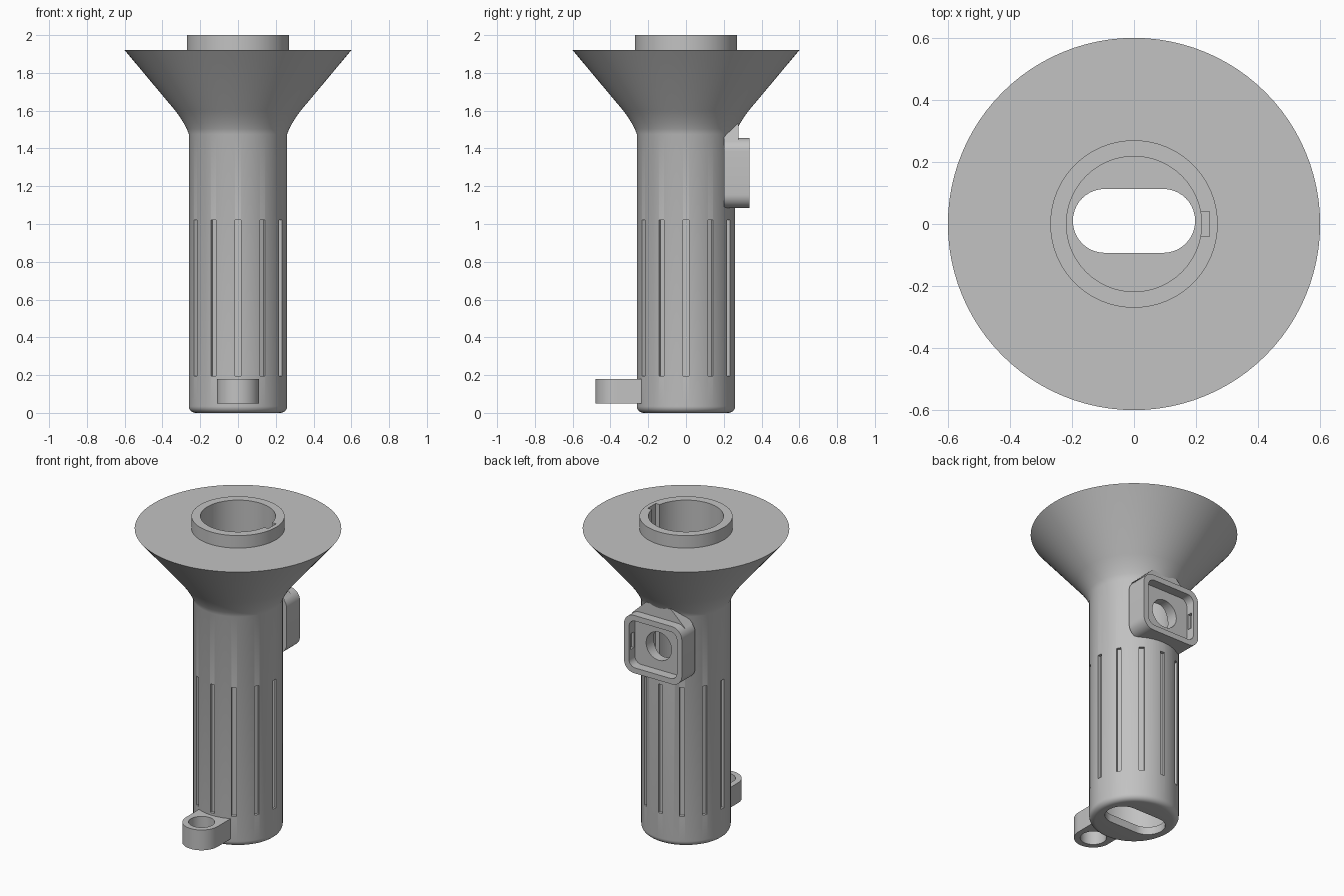
import bpy
import bmesh
from math import cos, sin, pi, radians
from mathutils import Matrix, Vector

cube = bpy.data.objects.get("Cube")
if cube:
    bpy.data.objects.remove(cube, do_unlink=True)

grey = bpy.data.materials.new("matte grey")
grey.use_nodes = True
colour = (0.54, 0.54, 0.54, 1)
grey.diffuse_color = colour
grey.node_tree.nodes["Principled BSDF"].inputs["Base Color"].default_value = colour


def finish(name, bm):
    bmesh.ops.recalc_face_normals(bm, faces=bm.faces)
    mesh = bpy.data.meshes.new(name)
    bm.to_mesh(mesh)
    bm.free()
    mesh.materials.append(grey)
    obj = bpy.data.objects.new(name, mesh)
    bpy.context.collection.objects.link(obj)
    return obj


def prism(name, outline, low, high, axis="z", turn=0):
    """Extrude a 2D outline along z (x, y points) or y (x, z points)."""
    bm = bmesh.new()
    place = (lambda u, v, h: (u, v, h)) if axis == "z" else (lambda u, v, h: (u, h, v))
    face = bm.faces.new([bm.verts.new(place(u, v, low)) for u, v in outline])
    moved = bmesh.ops.extrude_face_region(bm, geom=[face])["geom"]
    verts = [g for g in moved if isinstance(g, bmesh.types.BMVert)]
    bmesh.ops.translate(bm, verts=verts, vec=Vector(place(0, 0, high - low)))
    bm.transform(Matrix.Rotation(turn, 4, "Z"))
    return finish(name, bm)


def rounded(half_w, half_h, r, cx=0, cy=0, steps=10):
    """Rectangle outline with rounded corners."""
    points = []
    for i, (sx, sy) in enumerate([(1, 1), (-1, 1), (-1, -1), (1, -1)]):
        for k in range(steps + 1):
            a = (i + k / steps) * pi / 2
            points.append((cx + sx * (half_w - r) + r * cos(a),
                           cy + sy * (half_h - r) + r * sin(a)))
    return points


def circle(r, cx=0, cy=0, n=96):
    return [(cx + r * cos(2 * pi * i / n), cy + r * sin(2 * pi * i / n)) for i in range(n)]


def box(x0, x1, y0, y1):
    return [(x0, y0), (x1, y0), (x1, y1), (x0, y1)]


def lathe(name, profile, steps=96):
    bm = bmesh.new()
    verts = [bm.verts.new((r, 0, z)) for r, z in profile]
    edges = [bm.edges.new(pair) for pair in zip(verts, verts[1:])]
    bmesh.ops.spin(bm, geom=verts + edges, cent=(0, 0, 0), axis=(0, 0, 1),
                   angle=2 * pi, steps=steps, use_merge=True)
    bmesh.ops.remove_doubles(bm, verts=bm.verts, dist=0.0001)
    return finish(name, bm)


def carve(obj, cutters):
    for cutter in cutters:
        mod = obj.modifiers.new("cut", "BOOLEAN")
        mod.operation = "DIFFERENCE"
        mod.solver = "EXACT"
        mod.object = cutter
    bpy.context.view_layer.update()
    evaluated = obj.evaluated_get(bpy.context.evaluated_depsgraph_get())
    mesh = bpy.data.meshes.new_from_object(evaluated)
    obj.modifiers.clear()
    obj.data = mesh


# Body: tube with rounded foot, flared flange and neck ring
foot = [(0.225 + 0.035 * sin(a), 0.035 - 0.035 * cos(a))
        for a in [i * pi / 12 for i in range(7)]]
flare = [(0.26, 1.475), (0.272, 1.505), (0.288, 1.535), (0.308, 1.567), (0.332, 1.6)]
body = lathe("tube_body", [(0, 0)] + foot + flare +
             [(0.6, 1.92), (0.27, 1.92), (0.27, 2), (0, 2)])

# Cutters: bore, keyway, floor slot, grip grooves, port
bore = prism("bore_cutter", circle(0.218), 0.05, 2.1)
keyway = prism("keyway_cutter", box(0.15, 0.243, -0.04, 0.04), 0.06, 2.1)
slot = prism("slot_cutter", rounded(0.197, 0.103, 0.1025, 0, 0.01), -0.1, 0.1)
port = prism("port_cutter", circle(0.09, 0, 1.27, 48), 0.1, 0.5, "y")
grooves = [prism("groove_cutter", box(0.242, 0.3, -0.015, 0.015), 0.195, 1.02,
                 turn=radians(30 * i)) for i in range(12)]
carve(body, [bore, keyway, slot, port] + grooves)

# Square socket on the back, with recess and side notches
socket = prism("back_socket", rounded(0.205, 0.185, 0.07, 0, 1.27), 0.2, 0.335, "y")
recess = prism("recess_cutter", rounded(0.17, 0.15, 0.045, 0, 1.27), 0.275, 0.4, "y")
notch = prism("notch_cutter", box(-0.188, 0.188, 1.22, 1.32), 0.285, 0.318, "y")
carve(socket, [bore, port, recess, notch])

# Gusset between socket and flange
gusset = prism("socket_gusset", [(-0.19, 1.435), (0.19, 1.435), (0.09, 1.53), (-0.09, 1.53)],
               0.2, 0.278, "y")
carve(gusset, [bore])

# Lanyard lug at the front foot
arc = [(0.112 * cos(a), -0.368 + 0.112 * sin(a))
       for a in [pi + i * pi / 24 for i in range(25)]]
lug = prism("lanyard_lug", arc + [(0.112, -0.23), (-0.112, -0.23)], 0.05, 0.18)
eye = prism("eye_cutter", circle(0.076, 0, -0.368, 48), 0, 0.3)
carve(lug, [eye])

for cutter in [bore, keyway, slot, port, recess, notch, eye] + grooves:
    bpy.data.objects.remove(cutter, do_unlink=True)

# Smooth curved walls, keep the edges crisp
bpy.ops.object.select_all(action="DESELECT")
for obj in (body, socket, gusset, lug):
    obj.select_set(True)
bpy.context.view_layer.objects.active = body
bpy.ops.object.shade_smooth_by_angle(angle=radians(30))
